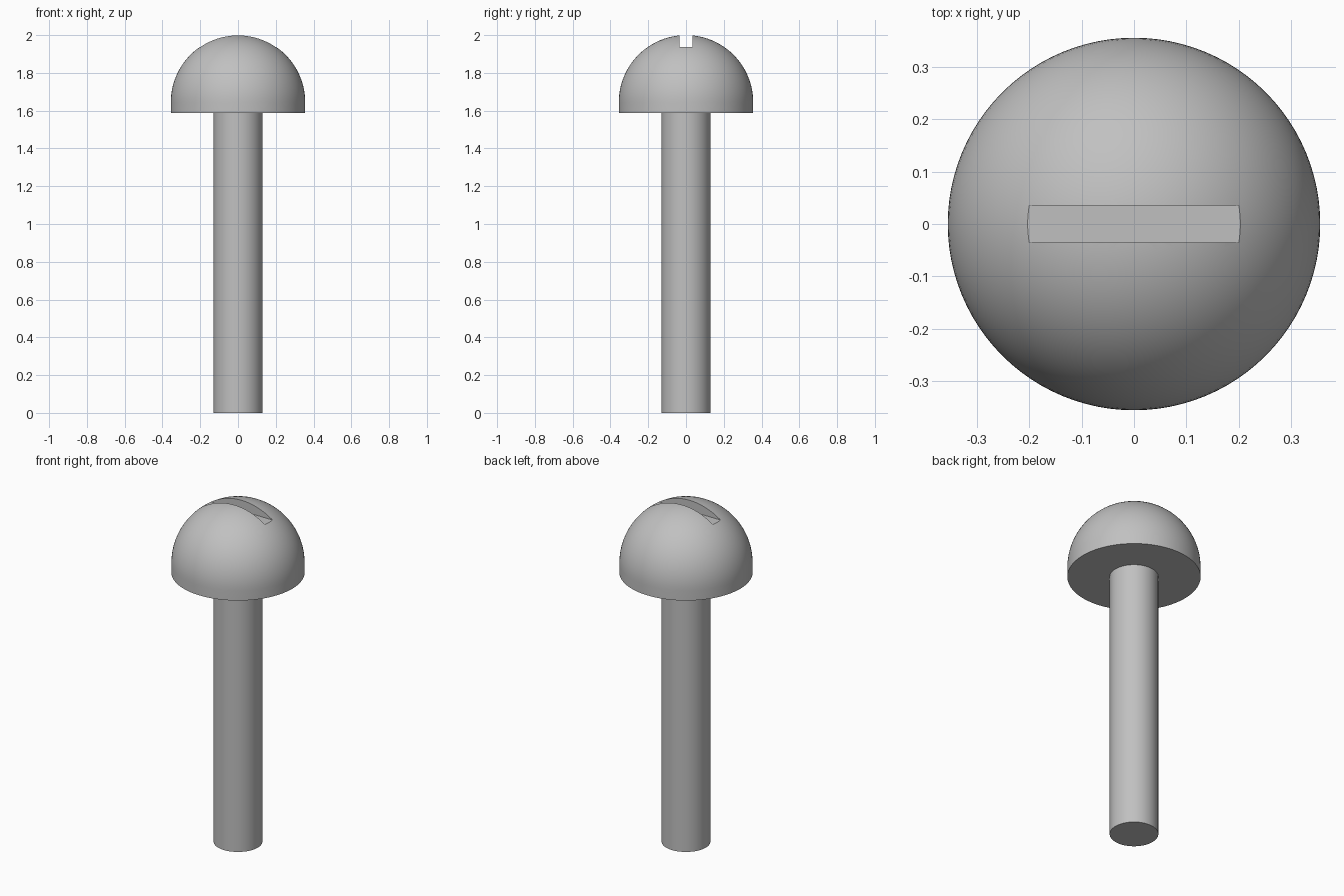
import bpy
import bmesh
from math import sin, cos, pi, radians

if "Cube" in bpy.data.objects:
    bpy.data.objects.remove(bpy.data.objects["Cube"], do_unlink=True)

HEAD_R, SHANK_R = 0.356, 0.13
HEAD_BASE, TOP = 1.587, 2.0
SLOT_FLOOR, SLOT_WIDTH = 1.936, 0.07
SEGMENTS, RINGS = 96, 24

steel = bpy.data.materials.new("steel_grey")
steel.use_nodes = True
colour = (0.53, 0.53, 0.53, 1)
steel.diffuse_color = colour
steel.node_tree.nodes["Principled BSDF"].inputs["Base Color"].default_value = colour


def lathe(name, profile):
    """Revolve an (r, z) profile around the z axis."""
    bm = bmesh.new()
    verts = [bm.verts.new((r, 0, z)) for r, z in profile]
    edges = [bm.edges.new(pair) for pair in zip(verts, verts[1:])]
    bmesh.ops.spin(bm, geom=verts + edges, cent=(0, 0, 0), axis=(0, 0, 1),
                   angle=2 * pi, steps=SEGMENTS, use_merge=True)
    bmesh.ops.remove_doubles(bm, verts=bm.verts, dist=1e-5)
    bmesh.ops.recalc_face_normals(bm, faces=bm.faces)
    mesh = bpy.data.meshes.new(name)
    bm.to_mesh(mesh)
    bm.free()
    mesh.materials.append(steel)
    obj = bpy.data.objects.new(name, mesh)
    bpy.context.collection.objects.link(obj)
    return obj


def smooth(obj):
    bpy.ops.object.select_all(action="DESELECT")
    obj.select_set(True)
    bpy.context.view_layer.objects.active = obj
    bpy.ops.object.shade_smooth_by_angle(angle=radians(30))


# Shank: plain round rod
shank = lathe("shank", [(0, 0), (SHANK_R, 0), (SHANK_R, HEAD_BASE + 0.02), (0, HEAD_BASE + 0.02)])
smooth(shank)

# Head: hemisphere on a short straight rim
centre = TOP - HEAD_R
dome = [(HEAD_R * cos(a), centre + HEAD_R * sin(a))
        for a in (pi / 2 * i / RINGS for i in range(RINGS))]
head = lathe("head", [(0, HEAD_BASE), (HEAD_R, HEAD_BASE)] + dome + [(0, TOP)])

# Screwdriver slot, running along x
bpy.ops.mesh.primitive_cube_add(size=1, location=(0, 0, SLOT_FLOOR + 0.1))
cutter = bpy.context.object
cutter.name = "slot_cutter"
cutter.scale = (1, SLOT_WIDTH, 0.2)
cutter.data.materials.append(steel)
bpy.context.view_layer.update()

slot = head.modifiers.new("slot", "BOOLEAN")
slot.operation = "DIFFERENCE"
slot.solver = "EXACT"
slot.object = cutter
bpy.ops.object.select_all(action="DESELECT")
head.select_set(True)
bpy.context.view_layer.objects.active = head
bpy.ops.object.modifier_apply(modifier=slot.name)
bpy.data.objects.remove(cutter, do_unlink=True)
smooth(head)
